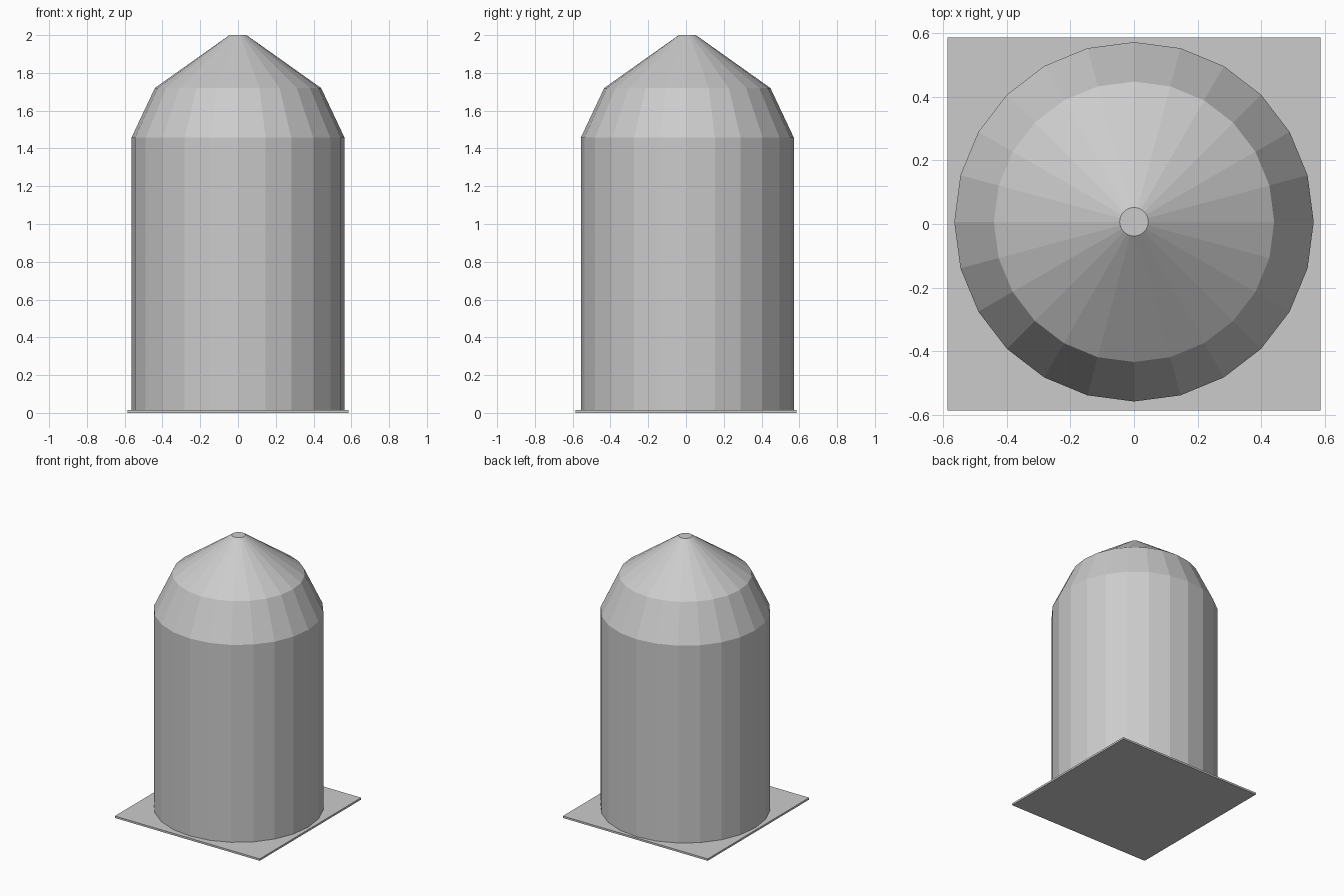
import bpy, bmesh
from math import cos, sin, tau

if "Cube" in bpy.data.objects:
    bpy.data.objects.remove(bpy.data.objects["Cube"])

SIDES = 24
CENTRE_Y = 0.007


def finish(name, bm):
    bmesh.ops.recalc_face_normals(bm, faces=bm.faces)
    mesh = bpy.data.meshes.new(name)
    bm.to_mesh(mesh)
    bm.free()
    obj = bpy.data.objects.new(name, mesh)
    bpy.context.collection.objects.link(obj)
    return obj


def lathe(name, profile):
    """Closed flat-sided solid from (radius, height) rings."""
    bm = bmesh.new()
    rings = [[bm.verts.new((r * cos(tau * i / SIDES),
                            CENTRE_Y + r * sin(tau * i / SIDES), z))
              for i in range(SIDES)] for r, z in profile]
    for low, high in zip(rings, rings[1:]):
        for i in range(SIDES):
            j = (i + 1) % SIDES
            bm.faces.new((low[i], low[j], high[j], high[i]))
    bm.faces.new(rings[0][::-1])
    bm.faces.new(rings[-1])
    return finish(name, bm)


# Thin square base plate
bm = bmesh.new()
bmesh.ops.create_cube(bm, size=1)
for v in bm.verts:
    v.co = (v.co.x * 1.172, v.co.y * 1.172, (v.co.z + 0.5) * 0.014)
finish("base_plate", bm)

# Tank wall with sloped shoulder, conical roof and small flat cap
lathe("tank_body", [(0.564, 0.014), (0.564, 1.457), (0.44, 1.72), (0.045, 2.0)])
